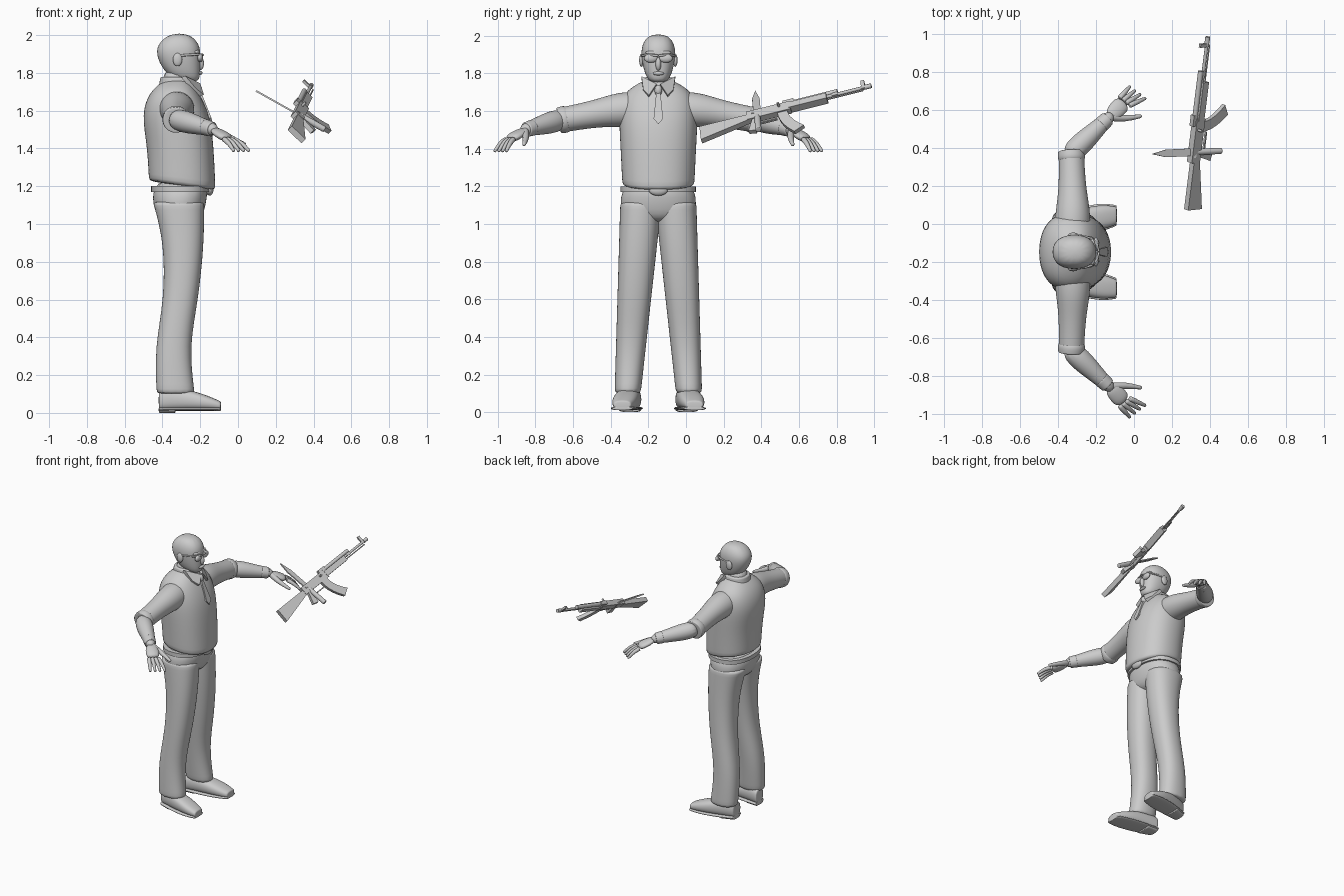
import bpy, bmesh, math
from mathutils import Vector

if "Cube" in bpy.data.objects:
    bpy.data.objects.remove(bpy.data.objects["Cube"])

grey = bpy.data.materials.new("plain grey")
grey.use_nodes = True
grey.diffuse_color = (.6, .6, .6, 1)
grey.node_tree.nodes["Principled BSDF"].inputs["Base Color"].default_value = grey.diffuse_color

MIDDLE = -.147  # the figure's plane of symmetry
UP = Vector((0, 0, 1))


def build(name, verts, faces, rounding=0):
    """Make an object, with sharp edges kept where it is not rounded."""
    mesh = bpy.data.meshes.new(name)
    mesh.from_pydata([tuple(v) for v in verts], [], faces)
    mesh.materials.append(grey)
    bm = bmesh.new()
    bm.from_mesh(mesh)
    bmesh.ops.recalc_face_normals(bm, faces=bm.faces)
    bm.normal_update()
    for face in bm.faces:
        face.smooth = True
    for edge in bm.edges:
        edge.smooth = rounding > 0 or edge.calc_face_angle(0) < .7
    bm.to_mesh(mesh)
    bm.free()
    thing = bpy.data.objects.new(name, mesh)
    bpy.context.collection.objects.link(thing)
    if rounding:
        modifier = thing.modifiers.new("rounding", "SUBSURF")
        modifier.levels = modifier.render_levels = rounding


def loft(name, rings, sides=14, squareness=2, rounding=2, crisp=False):
    """Skin a row of rings, each a centre with two half axes."""
    if crisp:  # extra rings hold the end edges under rounding
        blend = lambda a, b: tuple(p.lerp(q, .06) for p, q in zip(a, b))
        rings = [rings[0], blend(rings[0], rings[1]), *rings[1:-1],
                 blend(rings[-1], rings[-2]), rings[-1]]
    # widen the rings by what the rounding takes away
    grow = 3 / (2 + math.cos(math.tau / sides)) if rounding else 1
    power = lambda c: grow * math.copysign(abs(c) ** (2 / squareness), c)
    verts, faces = [], []
    for centre, a, b in rings:
        for i in range(sides):
            angle = math.tau * i / sides
            verts.append(centre + a * power(math.cos(angle)) + b * power(math.sin(angle)))
    for start in range(0, len(verts) - sides, sides):
        for i in range(sides):
            j = (i + 1) % sides
            faces.append((start + i, start + j, start + sides + j, start + sides + i))
    faces += [range(sides), range(len(verts) - sides, len(verts))]
    build(name, verts, [tuple(f) for f in faces], rounding)


def stack(name, rows, dip=0, **options):
    """Upright loft from rows of height, back, front, half width, sideways shift."""
    rings = []
    for height, back, front, half, *shift in rows:
        centre = Vector(((back + front) / 2, MIDDLE + sum(shift), height))
        rings.append((centre, Vector(((front - back) / 2, 0, -dip)), Vector((0, half, 0))))
        dip = 0
    loft(name, rings, squareness=2.3, **options)


def tube(name, points, radii, up=UP, flatness=1, **options):
    """Loft along a path."""
    rings = []
    for i, point in enumerate(points):
        heading = points[min(i + 1, len(points) - 1)] - points[max(i - 1, 0)]
        side = heading.cross(up).normalized()
        lift = side.cross(heading).normalized()
        rings.append((point, side * radii[i], lift * radii[i] * flatness))
    loft(name, rings, **options)


def plate(name, outline, thickness):
    """Solid polygon, thickened evenly to both sides."""
    count = len(outline)
    verts = [p - thickness / 2 for p in outline] + [p + thickness / 2 for p in outline]
    faces = [tuple(range(count)), tuple(range(count, count * 2))]
    for i in range(count):
        j = (i + 1) % count
        faces.append((i, j, count + j, count + i))
    build(name, verts, faces)


def ball(name, centre, size):
    bpy.ops.mesh.primitive_uv_sphere_add(segments=20, ring_count=12, radius=1, location=centre, scale=size)
    thing = bpy.context.object
    thing.name = name
    thing.data.materials.append(grey)
    bpy.ops.object.shade_smooth()


def body(x, out, z):
    return Vector((x, MIDDLE + out, z))


# Torso, hips and neck
stack("vest", [(1.2, -.47, -.12, .19), (1.42, -.48, -.13, .2), (1.58, -.51, -.15, .21),
               (1.7, -.47, -.21, .19), (1.76, -.39, -.26, .08)], dip=.025, crisp=True)
stack("trouser_seat", [(1, -.4, -.2, .17), (1.1, -.46, -.17, .21), (1.25, -.44, -.15, .18)])
stack("belt", [(z, -.46, -.15, .2) for z in (1.17, 1.2)], rounding=0, sides=32)
ball("belt_buckle", body(-.15, 0, 1.18), (.02, .05, .03))
stack("neck", [(1.68, -.4, -.25, .07), (1.83, -.4, -.27, .07)])
stack("shirt_collar", [(1.72, -.42, -.23, .09), (1.78, -.41, -.25, .08)], crisp=True)

# Head and face
stack("head", [(1.75, -.3, -.21, .04), (1.79, -.38, -.2, .07), (1.88, -.43, -.2, .09),
               (1.95, -.43, -.2, .09), (2.01, -.36, -.26, .05)])
ball("nose", body(-.2, 0, 1.85), (.02, .015, .035))
ball("lips", body(-.2, 0, 1.8), (.012, .03, .01))
ball("brow", body(-.22, 0, 1.91), (.02, .07, .015))

# Tie
ball("tie_knot", body(-.21, 0, 1.71), (.02, .02, .03))
tie_edge = [(-.21, .01, 1.71), (-.15, .025, 1.56)]
plate("tie", [body(x, y, z) for x, y, z in tie_edge] + [body(-.145, 0, 1.53)]
      + [body(x, -y, z) for x, y, z in reversed(tie_edge)], Vector((.02, 0, 0)))

for sign, side in ((1, "left"), (-1, "right")):

    def limb(x, out, z):
        return body(x, sign * out, z)

    # Glasses, ear and collar wing
    ball(side + "_lens", limb(-.2, .04, 1.88), (.015, .036, .023))
    tube(side + "_glasses_rim", [limb(-.185, 0, 1.895), limb(-.2, .08, 1.9), limb(-.33, .09, 1.89)],
         [.006] * 3, sides=6, rounding=1, crisp=True)
    ball(side + "_ear", limb(-.32, .09, 1.87), (.025, .012, .035))
    plate(side + "_collar_wing", [limb(-.21, .01, 1.74), limb(-.29, .09, 1.78), limb(-.23, .08, 1.71),
                                  limb(-.19, .05, 1.68)], Vector((.02, 0, .01)))

    # Sleeve and rolled cuff
    shoulder, cuff = limb(-.32, .2, 1.61), limb(-.33, .53, 1.55)
    tube(side + "_sleeve", [limb(-.33, .06, 1.61), shoulder, shoulder.lerp(cuff, .4), cuff],
         [.09, .095, .07, .066], crisp=True)
    tube(side + "_rolled_cuff", [shoulder.lerp(cuff, f) for f in (.85, .9, 1)], [.066, .073, .068], crisp=True)

    # Forearm and wrist band
    elbow, wrist = limb(-.35, .5, 1.56), limb(-.13, .71, 1.5)
    reach = lambda *parts: [elbow.lerp(wrist, part) for part in parts]
    tube(side + "_forearm", reach(0, .3, .7, 1.1), [.05, .062, .045, .032])
    tube(side + "_wrist_band", reach(.8, .97), [.043, .039], crisp=True)

    # Hand with four fanned fingers and a thumb
    knuckles, fingertips = limb(-.05, .79, 1.45), limb(.02, .84, 1.385)
    spread = Vector((.017, -.013 * sign, 0))
    tube(side + "_palm", [wrist, wrist.lerp(knuckles, .5), knuckles], [.034, .047, .045], flatness=.5)
    for finger in range(4):
        offset = spread * (finger - 1.5)
        base, tip = knuckles + offset, fingertips + offset * 1.6
        tube(f"{side}_finger_{finger + 1}", [base, base.lerp(tip, .5) + UP * .012, tip],
             [.014, .013, .008], sides=8, rounding=1, crisp=True)
    tube(side + "_thumb", [wrist, limb(-.05, .7, 1.46), limb(.04, .715, 1.42)],
         [.02, .018, .009], sides=8, rounding=1, crisp=True)

    # Trouser leg, leaning in and widening with height
    leg = [(.1, -.43, -.23), (.35, -.44, -.26), (.6, -.39, -.21), (.9, -.39, -.18), (1.12, -.45, -.18)]
    stack(side + "_trouser_leg", [(z, back, front, .065 + z * .04, sign * (.17 - z * .07))
                                  for z, back, front in leg], crisp=True)

    # Shoe, sole and heel share one outline
    shoe = [(-.42, .045, .12), (-.33, .06, .14), (-.18, .07, .1), (-.09, .045, .06)]

    def layer(name, sections, bottom, top):
        rings = []
        for x, half, height in sections:
            high = top or height
            centre = limb(x, .2 + x * .07 - x * x * .2, (bottom + high) / 2)
            rings.append((centre, Vector((0, half, 0)), UP * (high - bottom) / 2))
        loft(f"{side}_{name}", rings, squareness=2.6, crisp=True)

    layer("shoe", shoe, .015, None)
    layer("sole", [(x, half + .008, 0) for x, half, height in shoe], .01, .03)
    layer("heel", shoe[:2], 0, .03)

# Rifle frame: distance from butt to muzzle, then downwards
muzzle = Vector((.388, .985, 1.735))
along = Vector((.12, .96, .24)).normalized()
across = along.cross(Vector((.72, .06, -.69))).normalized()
down = across.cross(along)
butt = muzzle - along * .945


def gun(distance, drop):
    return butt + along * distance + down * drop


def slab(name, outline, width):
    plate(name, [gun(*point) for point in outline], across * width)


def box(name, start, end, top, bottom, width):
    slab(name, [(start, top), (end, top), (end, bottom), (start, bottom)], width)


def rod(name, start, end, drop, radius):
    tube(name, [gun(start, drop), gun(end, drop)], [radius] * 2, up=down, rounding=0)


slab("rifle_stock", [(0, 0), (.27, 0), (.27, .04), (0, .1)], .032)
slab("rifle_grip", [(.29, .03), (.33, .03), (.3, .13), (.26, .12)], .026)
box("rifle_receiver", .26, .5, -.02, .04, .038)
box("rifle_handguard", .49, .7, -.01, .03, .044)
box("gas_block", .73, .76, -.03, .01, .018)
box("rear_sight", .46, .52, -.04, -.01, .026)
box("front_sight", .89, .91, -.05, .01, .014)
box("trigger_guard", .33, .42, .07, .078, .012)
rod("rifle_barrel", .68, .945, 0, .009)
rod("gas_tube", .49, .76, -.02, .014)
rod("muzzle_nut", .91, .945, 0, .013)
rod("cleaning_rod", .68, .9, .02, .004)
tube("bolt_handle", [gun(.44, 0) - across * reach for reach in (.01, .045)], [.007] * 2, rounding=0)

# Magazine curving forward as it drops
steps = [i / 5 for i in range(6)]
front_edge = [(.48 + f * f * .08, .03 + f * .15) for f in steps]
rear_edge = [(u - .055, v + f * .03) for f, (u, v) in zip(steps, front_edge)]
slab("rifle_magazine", front_edge + rear_edge[::-1], .024)

# Knife lying across the rifle
point, pommel = Vector((.095, .368, 1.705)), Vector((.46, .385, 1.5))
length = pommel - point
flat = length.cross(Vector((0, 1, 0))).normalized()
edge = flat.cross(length).normalized()
knife = lambda part, rise: point + length * part + edge * rise
plate("knife_blade", [knife(0, 0), knife(.2, .02), knife(.6, .02), knife(.6, -.02), knife(.2, -.02)], flat * .009)
plate("knife_guard", [knife(.58, .03), knife(.62, .03), knife(.62, -.03), knife(.58, -.03)], flat * .03)
tube("knife_handle", [knife(f, 0) for f in (.6, .8, 1)], [.015, .017, .016], up=edge, crisp=True)
